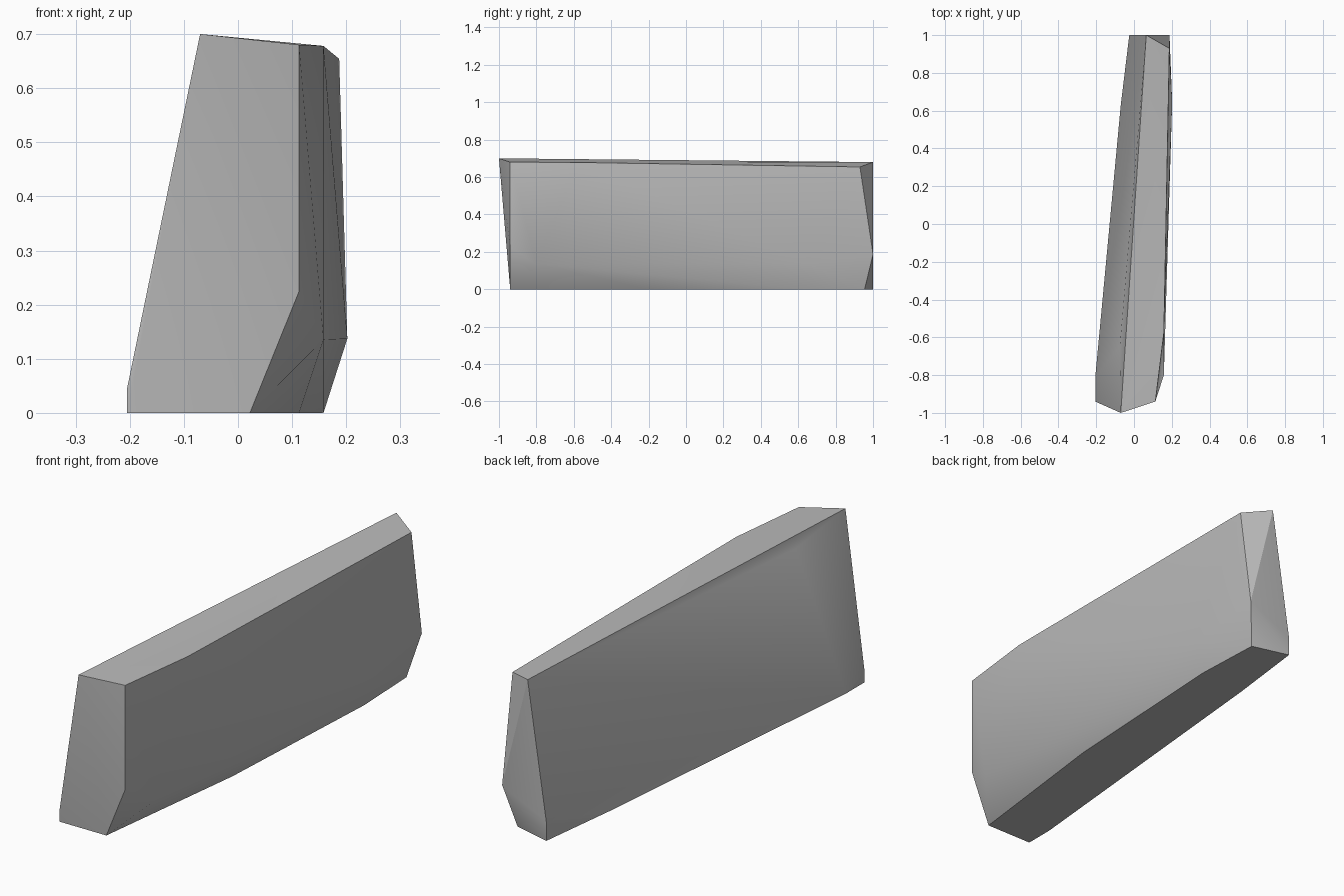
import bpy
import bmesh
import math

default_cube = bpy.data.objects.get("Cube")
if default_cube:
    bpy.data.objects.remove(default_cube, do_unlink=True)


def make_material(name, color):
    material = bpy.data.materials.new(name)
    material.use_nodes = True
    material.diffuse_color = color
    material.node_tree.nodes["Principled BSDF"].inputs["Base Color"].default_value = color
    return material


def hull_object(name, corners, material):
    """Wrap a tight convex skin round the given corner points."""
    bm = bmesh.new()
    for corner in corners:
        bm.verts.new(corner)
    result = bmesh.ops.convex_hull(bm, input=bm.verts[:], use_existing_faces=False)
    loose = [v for v in bm.verts if not v.link_faces]
    bmesh.ops.delete(bm, geom=loose, context="VERTS")
    bmesh.ops.recalc_face_normals(bm, faces=bm.faces[:])
    mesh = bpy.data.meshes.new(name)
    bm.to_mesh(mesh)
    bm.free()
    mesh.materials.append(material)
    obj = bpy.data.objects.new(name, mesh)
    bpy.context.collection.objects.link(obj)
    return obj


# Flat base outline, walked round from the front right corner
base_outline = [(-.205, -.94), (-.205, -.81), (-.07, .63), (-.025, 1),
                (.145, .955), (.158, .645), (.113, -.2), (.022, -.94)]
base = [(x, y, 0) for x, y in base_outline]

# Shoulder where the lower chamfer meets the upright walls
shoulder = [(-.205, -.94, .045), (-.025, 1, .085), (.188, 1, .187),
            (.202, .645, .137), (.158, -.8, .135), (.113, -.94, .225)]

# Slightly sloping top rim
rim = [(-.07, -1, .7), (-.075, -.65, .66), (.065, 1, .68),
       (.187, .93, .654), (.158, -.575, .678), (.113, -.94, .68)]

grey = make_material("plain grey", (.5, .5, .5, 1))
slab = hull_object("tapered_slab", base + shoulder + rim, grey)

# Smooth the gentle chamfers while the main edges stay crisp
bpy.ops.object.select_all(action="DESELECT")
slab.select_set(True)
bpy.context.view_layer.objects.active = slab
bpy.ops.object.shade_smooth_by_angle(angle=math.radians(30))
